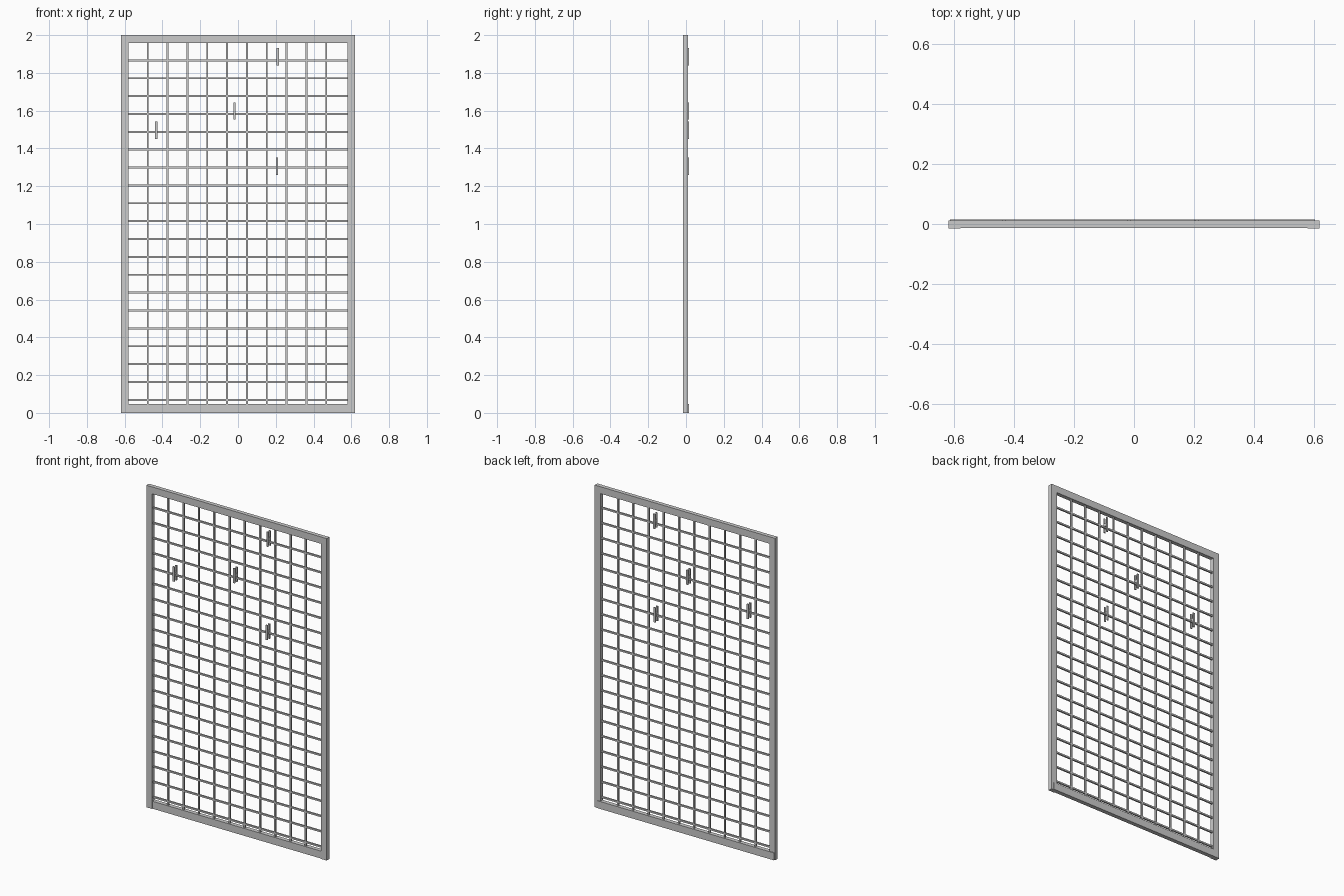
import bpy, bmesh
from mathutils import Vector

if "Cube" in bpy.data.objects:
    bpy.data.objects.remove(bpy.data.objects["Cube"])


def make(name, boxes):
    """One mesh object from a list of (min corner, max corner) boxes."""
    bm = bmesh.new()
    for lo, hi in boxes:
        lo, hi = Vector(lo), Vector(hi)
        size, mid = hi - lo, (hi + lo) / 2
        for v in bmesh.ops.create_cube(bm, size=1)["verts"]:
            v.co = Vector(a * b for a, b in zip(v.co, size)) + mid
    me = bpy.data.meshes.new(name)
    bm.to_mesh(me)
    bm.free()
    ob = bpy.data.objects.new(name, me)
    bpy.context.collection.objects.link(ob)
    return ob


W, IN = 0.62, 0.58          # outer and inner half widths
F, B = -0.015, 0.011        # frame front and back

# Outer frame
make("left_stile", [((-W, F, 0), (-IN, B, 2))])
make("right_stile", [((IN, F, 0), (W, B, 2))])
make("top_rail", [((-IN, F + 0.001, 1.957), (IN, B, 2))])

# Bottom rail sits slightly behind the stiles
make("bottom_rail", [((-0.615, -0.011, 0), (0.605, 0.015, 0.046))])

# Wire grid
R = 0.005
xs = [-0.478 + 0.105 * i for i in range(10)]
zs = [0.069 + 0.0946 * i for i in range(20)]
make("vertical_bars", [((x - R, -R, 0.04), (x + R, R, 1.965)) for x in xs])
make("horizontal_bars", [((-IN - 0.005, -R, z - R), (IN + 0.005, R, z + R)) for z in zs])

# Small clips: front and back plates joined through the grid
for i, (x, z) in enumerate([(0.21, 1.885), (-0.018, 1.598), (-0.433, 1.497), (0.206, 1.305)]):
    w, h = 0.006, 0.046
    make(f"clip_{i + 1}", [
        ((x - w, -0.014, z - h), (x + w, -0.007, z + h)),
        ((x - w, 0.008, z - h), (x + w, 0.015, z + h)),
        ((x - w, -0.007, z - 0.01), (x + w, 0.008, z + 0.01)),
    ])
